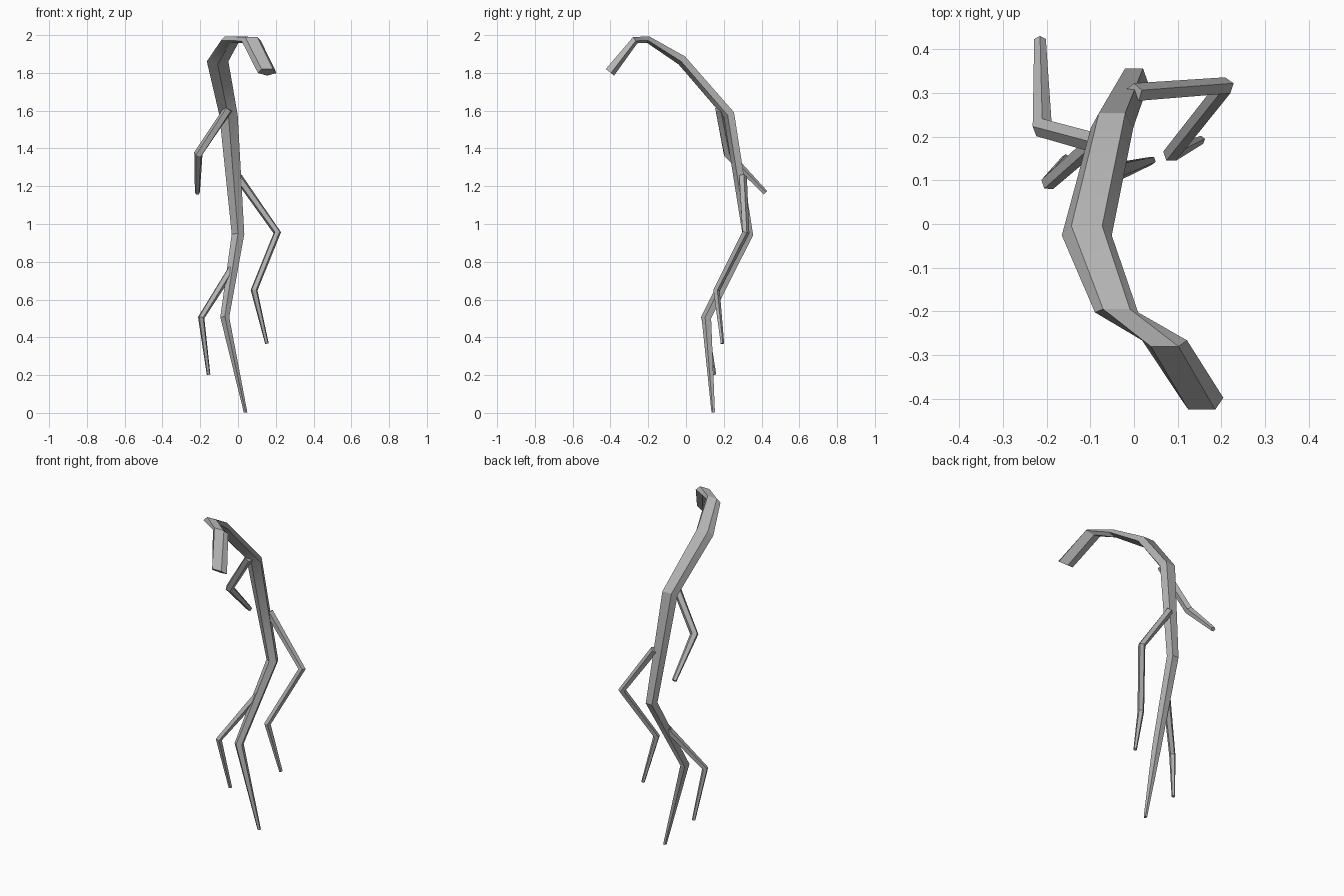
import bpy, bmesh, math
from mathutils import Vector

cube = bpy.data.objects.get("Cube")
if cube:
    bpy.data.objects.remove(cube, do_unlink=True)

SIDES = 5
GREY = (0.45, 0.45, 0.45, 1)
mat = bpy.data.materials.new("bark_grey")
mat.use_nodes = True
mat.diffuse_color = GREY
mat.node_tree.nodes["Principled BSDF"].inputs["Base Color"].default_value = GREY


def tube(name, path, level_rings=False):
    """Five-sided tapering tube; path items are (centre, half width, half depth)."""
    pts = [Vector(p[0]) for p in path]
    bm = bmesh.new()
    rings = []
    for i, (_, rw, rd) in enumerate(path):
        before = (pts[i] - pts[max(i - 1, 0)]).normalized()
        after = (pts[min(i + 1, len(pts) - 1)] - pts[i]).normalized()
        tangent = before + after
        if level_rings:
            tangent.x = 0
        tangent.normalize()
        side = Vector((1, 0, 0))
        side = (side - tangent * side.dot(tangent)).normalized()
        outer = tangent.cross(side)
        ring = []
        for k in range(SIDES):
            a = -math.pi / 2 + k * math.tau / SIDES
            ring.append(bm.verts.new(pts[i] + side * rw * math.cos(a) + outer * rd * math.sin(a)))
        rings.append(ring)
    for lo, hi in zip(rings, rings[1:]):
        for k in range(SIDES):
            n = (k + 1) % SIDES
            bm.faces.new((lo[k], lo[n], hi[n], hi[k]))
    bm.faces.new(rings[0])
    bm.faces.new(rings[-1])
    bmesh.ops.recalc_face_normals(bm, faces=bm.faces)
    mesh = bpy.data.meshes.new(name)
    bm.to_mesh(mesh)
    bm.free()
    mesh.materials.append(mat)
    obj = bpy.data.objects.new(name, mesh)
    bpy.context.collection.objects.link(obj)
    bpy.ops.object.select_all(action="DESELECT")
    obj.select_set(True)
    bpy.context.view_layer.objects.active = obj
    bpy.ops.object.shade_smooth_by_angle(angle=math.radians(30))


# Main stem, from the thin tip up to the drooping thick end
tube("main_stem", [
    ((0.04, 0.145, 0.003), 0.010, 0.010),
    ((-0.07, 0.11, 0.505), 0.025, 0.029),
    ((0.0, 0.33, 0.945), 0.035, 0.032),
    ((-0.05, 0.23, 1.58), 0.051, 0.033),
    ((-0.108, -0.02, 1.868), 0.060, 0.030),
    ((-0.04, -0.2, 1.978), 0.052, 0.020),
    ((0.07, -0.27, 1.975), 0.054, 0.022),
    ((0.155, -0.405, 1.805), 0.052, 0.031),
], level_rings=True)

# Side branches, each from the stem outward
tube("upper_right_branch", [
    ((-0.05, 0.175, 1.61), 0.024, 0.024),
    ((-0.21, 0.22, 1.37), 0.024, 0.024),
    ((-0.215, 0.42, 1.165), 0.014, 0.014),
])
tube("left_branch", [
    ((0.0, 0.3, 1.25), 0.023, 0.022),
    ((0.208, 0.315, 0.955), 0.021, 0.021),
    ((0.085, 0.16, 0.65), 0.019, 0.019),
    ((0.153, 0.192, 0.367), 0.010, 0.010),
])
tube("lower_right_branch", [
    ((-0.035, 0.235, 0.76), 0.022, 0.022),
    ((-0.195, 0.095, 0.505), 0.018, 0.018),
    ((-0.156, 0.15, 0.203), 0.010, 0.010),
])
